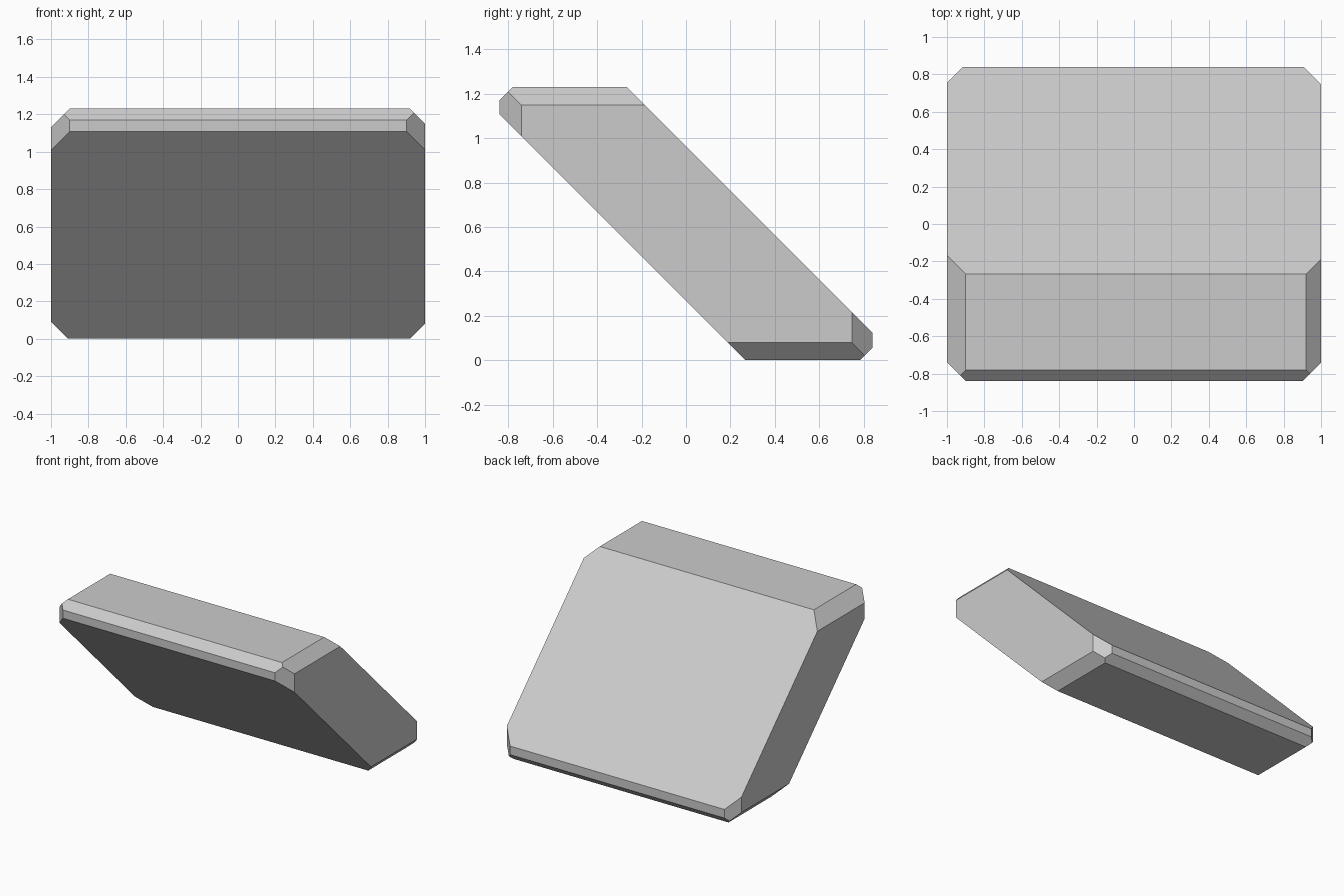
import bpy
import bmesh
from mathutils import Vector, Matrix

if "Cube" in bpy.data.objects:
    bpy.data.objects.remove(bpy.data.objects["Cube"])

HALF_X, HALF_Y, HEIGHT = 1.0, 0.84, 1.23

# Bounding block standing on the ground
bm = bmesh.new()
bmesh.ops.create_cube(bm, size=1, matrix=Matrix.Translation((0, 0, HEIGHT / 2))
                      @ Matrix.Diagonal((2 * HALF_X, 2 * HALF_Y, HEIGHT, 1)))


def slice_off(normal, distance):
    """Remove everything where normal . point > distance and cap the cut."""
    n = Vector(normal)
    cut = bmesh.ops.bisect_plane(
        bm, geom=bm.verts[:] + bm.edges[:] + bm.faces[:], dist=1e-6,
        plane_co=n * (distance / n.length_squared), plane_no=n, clear_outer=True)
    edges = [e for e in cut["geom_cut"] if isinstance(e, bmesh.types.BMEdge)]
    bmesh.ops.contextual_create(bm, geom=edges)


cuts = [
    # Large sloping faces
    ((0, 1, 1), 0.963), ((0, -1, -1), -0.267),
    # Long chamfers: top front and bottom back
    ((0, -1, 1), 2.01), ((0, 1, -1), 0.783),
    # Side chamfers along the top and bottom
    ((-1, 0, 1), 2.13), ((1, 0, 1), 2.15),
    ((-1, 0, -1), 0.91), ((1, 0, -1), 0.92),
    # Upright corner chamfers
    ((-1, -1, 0), 1.74), ((1, -1, 0), 1.742),
    ((-1, 1, 0), 1.755), ((1, 1, 0), 1.747),
]
for normal, distance in cuts:
    slice_off(normal, distance)

bmesh.ops.recalc_face_normals(bm, faces=bm.faces[:])
mesh = bpy.data.meshes.new("sloped_block")
bm.to_mesh(mesh)
bm.free()
block = bpy.data.objects.new("sloped_block", mesh)
bpy.context.collection.objects.link(block)
